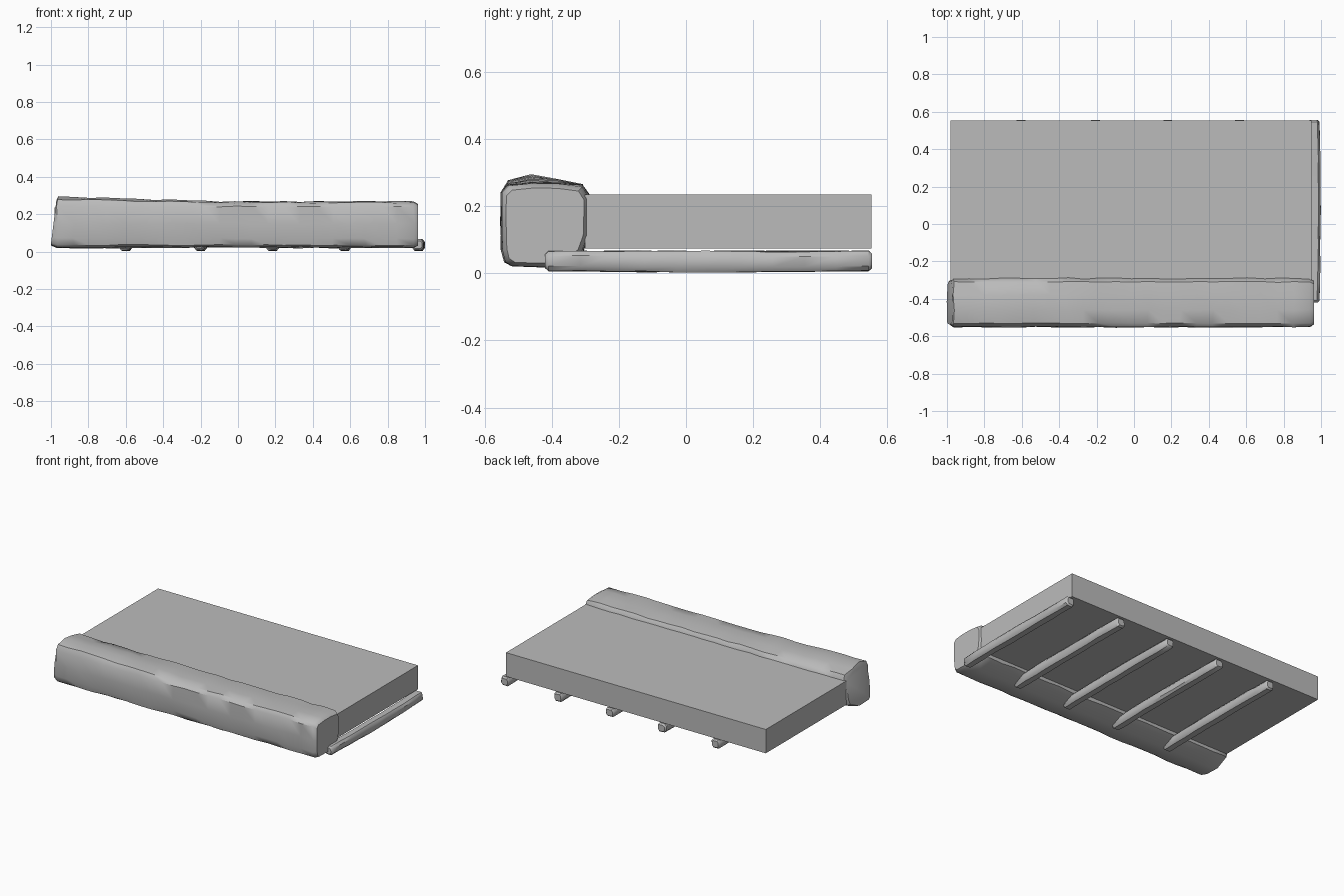
import bpy, bmesh, math, random
from mathutils import Vector

random.seed(4)
cube = bpy.data.objects.get("Cube")
if cube:
    bpy.data.objects.remove(cube, do_unlink=True)

grey = bpy.data.materials.new("stone_grey")
grey.use_nodes = True
GREY = (0.5, 0.5, 0.5, 1)
grey.diffuse_color = GREY
grey.node_tree.nodes["Principled BSDF"].inputs["Base Color"].default_value = GREY


def finish(name, bm, angle=None):
    bmesh.ops.recalc_face_normals(bm, faces=bm.faces)
    mesh = bpy.data.meshes.new(name)
    bm.to_mesh(mesh)
    bm.free()
    mesh.materials.append(grey)
    obj = bpy.data.objects.new(name, mesh)
    bpy.context.collection.objects.link(obj)
    if angle:
        bpy.ops.object.select_all(action='DESELECT')
        obj.select_set(True)
        bpy.context.view_layer.objects.active = obj
        bpy.ops.object.shade_smooth_by_angle(angle=math.radians(angle))
    return obj


def loft(name, rings, angle):
    """Skin a list of point rings and cap both ends."""
    bm = bmesh.new()
    loops = [[bm.verts.new(p) for p in ring] for ring in rings]
    n = len(loops[0])
    for a, b in zip(loops, loops[1:]):
        for i in range(n):
            j = (i + 1) % n
            bm.faces.new((a[i], a[j], b[j], b[i]))
    bm.faces.new(loops[0])
    bm.faces.new(loops[-1])
    return finish(name, bm, angle)


def wobble(amount):
    return random.uniform(-amount, amount)


# Flat slab
bm = bmesh.new()
bmesh.ops.create_cube(bm, size=1)
for v in bm.verts:
    v.co = (-0.015 + v.co.x * 1.93, 0.126 + v.co.y * 0.854, 0.155 + v.co.z * 0.16)
finish("slab", bm)

# Rough rounded front beam, with a raised hump near its right end
PROFILE = [(-.52, .024), (-.41, .02), (-.31, .06), (-.292, .11), (-.288, .23),
           (-.31, .26), (-.38, .267), (-.46, .268), (-.53, .262),
           (-.55, .24), (-.552, .15), (-.55, .07), (-.54, .035)]
COUNT = 22
rings = []
for k in range(COUNT + 1):
    t = k / COUNT
    x = -0.965 + t * 1.905
    hump = 0.026 * max(0, min(1, (-0.15 - x) / 0.75))
    ring = []
    for y, z in PROFILE:
        if z > 0.25:
            z += hump * max(0, 1 - abs(y + 0.46) / 0.17) + wobble(0.002)
        ring.append(Vector((x + wobble(0.006), y + wobble(0.003), z + wobble(0.003))))
    rings.append(ring)


def end_ring(ring, x, lean, scale):
    return [Vector((x + lean * (p.z - 0.03), -0.42 + (p.y + 0.42) * scale,
                    0.13 + (p.z - 0.13) * scale)) for p in ring]


rings.insert(0, end_ring(rings[0], -1.0, 0.11, 0.88))
rings.append(end_ring(rings[-1], 0.962, 0.0, 0.9))
loft("front_beam", rings, 40)

# Rough slats running front to back beneath the slab
OCTAGON = [(-.03, .018), (-.02, .004), (.02, .004), (.031, .018),
           (.031, .052), (.02, .066), (-.02, .067), (-.03, .052)]
for number, centre in enumerate((-0.605, -0.205, 0.18, 0.565, 0.96)):
    rings = []
    steps = 10
    for k in range(steps + 1):
        t = k / steps
        y = -0.41 + 0.955 * t
        sag = 0.004 * (1 - math.sin(math.pi * t))
        bow = 0.007 * math.sin(math.pi * t)
        rings.append([Vector((centre + bow + dx + wobble(0.002), y,
                              z + sag * (z < 0.03) + wobble(0.002)))
                      for dx, z in OCTAGON])

    # Worn, narrowed tips
    def tip(ring, y):
        return [Vector((centre + (p.x - centre) * 0.75, y,
                        0.037 + (p.z - 0.037) * 0.7)) for p in ring]

    rings.insert(0, tip(rings[0], -0.42))
    rings.append(tip(rings[-1], 0.555))
    loft("slat_%d" % (number + 1), rings, 40)
